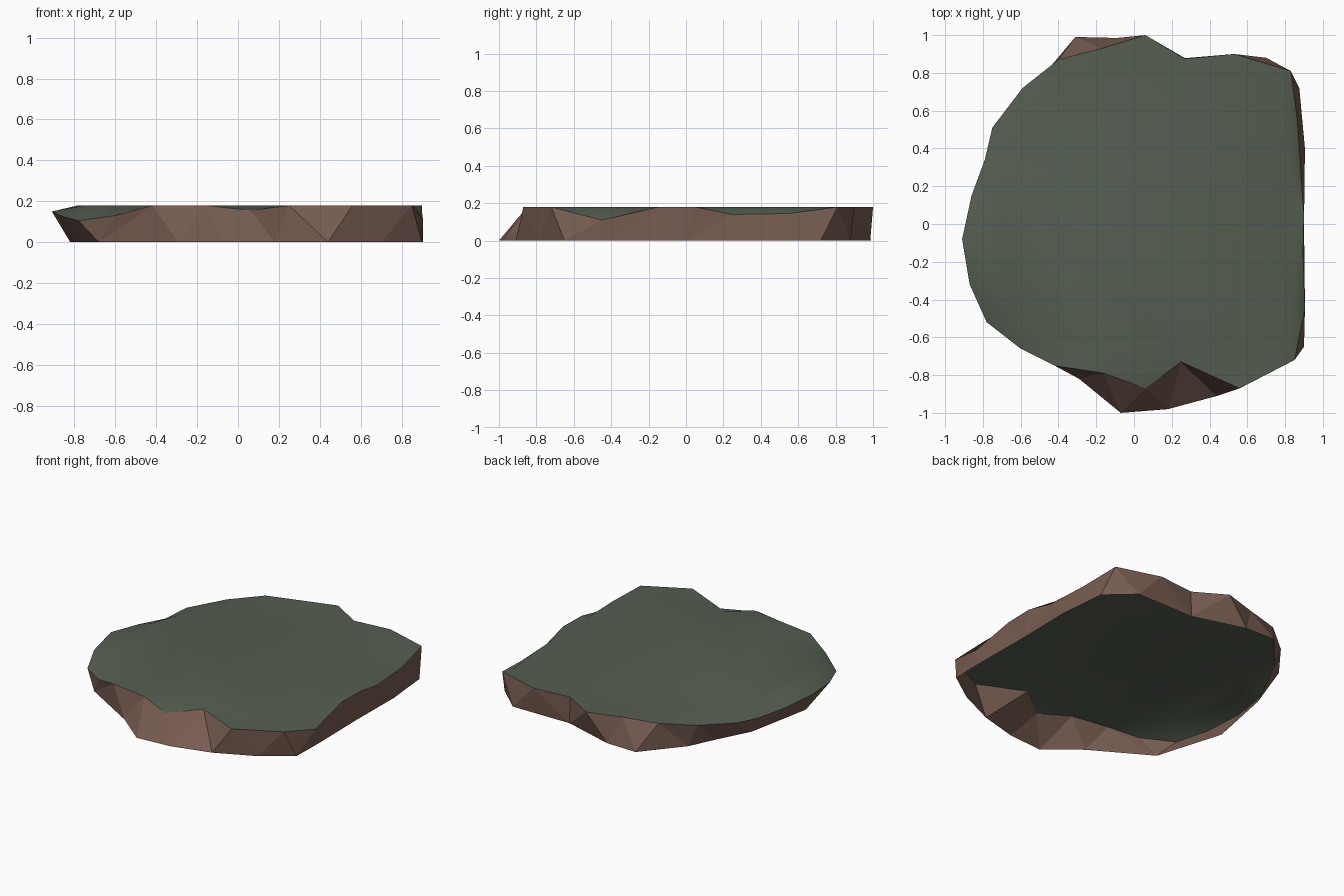
import bpy
from mathutils import Vector

if "Cube" in bpy.data.objects:
    bpy.data.objects.remove(bpy.data.objects["Cube"])

H = 0.18  # height of the flat top

# Grass rim (x, y, z), counter-clockwise from the back
RIM = [(.06, 1, H), (-.17, .93, H), (-.4, .87, .175), (-.59, .72, .155), (-.75, .51, .135),
       (-.79, .34, .115), (-.86, .15, .13), (-.91, -.08, .15), (-.87, -.32, .13),
       (-.78, -.52, .105), (-.6, -.66, .13), (-.42, -.75, H), (-.16, -.79, H),
       (.06, -.87, .155), (.25, -.73, H), (.56, -.87, H), (.85, -.72, H),
       (.905, -.45, .11), (.895, -.15, H), (.9, .05, H), (.885, .25, .14),
       (.865, .55, .145), (.83, .81, H), (.53, .9, H), (.27, .875, H)]

# Foot of the rock wall (x, y) at z = 0, counter-clockwise from the back
FOOT = [(-.09, .985), (-.31, .99), (-.53, .73), (-.61, .56), (-.73, .33), (-.82, -.13),
        (-.765, -.31), (-.68, -.59), (-.29, -.82), (-.07, -1), (.18, -.98), (.44, -.91),
        (.7, -.79), (.9, -.65), (.905, -.43), (.9, 0), (.905, .4), (.875, .72),
        (.7, .88), (.27, .878)]


def material(name, rgb):
    m = bpy.data.materials.new(name)
    m.diffuse_color = (*rgb, 1)
    m.use_nodes = True
    m.node_tree.nodes["Principled BSDF"].inputs["Base Color"].default_value = m.diffuse_color
    return m


def make(name, verts, faces, mat, smooth):
    me = bpy.data.meshes.new(name)
    me.from_pydata(verts, [], faces)
    me.materials.append(mat)
    for p in me.polygons:
        p.use_smooth = smooth
    ob = bpy.data.objects.new(name, me)
    bpy.context.scene.collection.objects.link(ob)
    return ob


grass = material("moss green", (.09, .112, .082))
rock = material("rock brown", (.18, .105, .08))

# Grass top: flat centre with a soft rolled edge
n = len(RIM)
inner = []
for x, y, z in RIM:
    s = .86 if x < 0 else .95
    inner.append((x * s, y * s, H))
faces = [(i, (i + 1) % n, n + (i + 1) % n, n + i) for i in range(n)]
faces.append(tuple(range(n, 2 * n)))
make("grass_top", RIM + inner, faces, grass, True)

# Rock wall: faceted triangles joining foot and rim, open underneath
foot = [(x, y, 0) for x, y in FOOT]
m = len(foot)
T = [Vector(p) for p in RIM]
B = [Vector(p) for p in foot]
tris, i, j = [], 0, 0
while i < n or j < m:
    t, t2, b, b2 = i % n, (i + 1) % n, j % m, (j + 1) % m
    step_top = j >= m or (i < n and (T[t2] - B[b]).length < (T[t] - B[b2]).length)
    if step_top:
        tris.append((m + t, b, m + t2))
        i += 1
    else:
        tris.append((b, b2, m + t))
        j += 1
make("rock_wall", foot + RIM, tris, rock, False)
